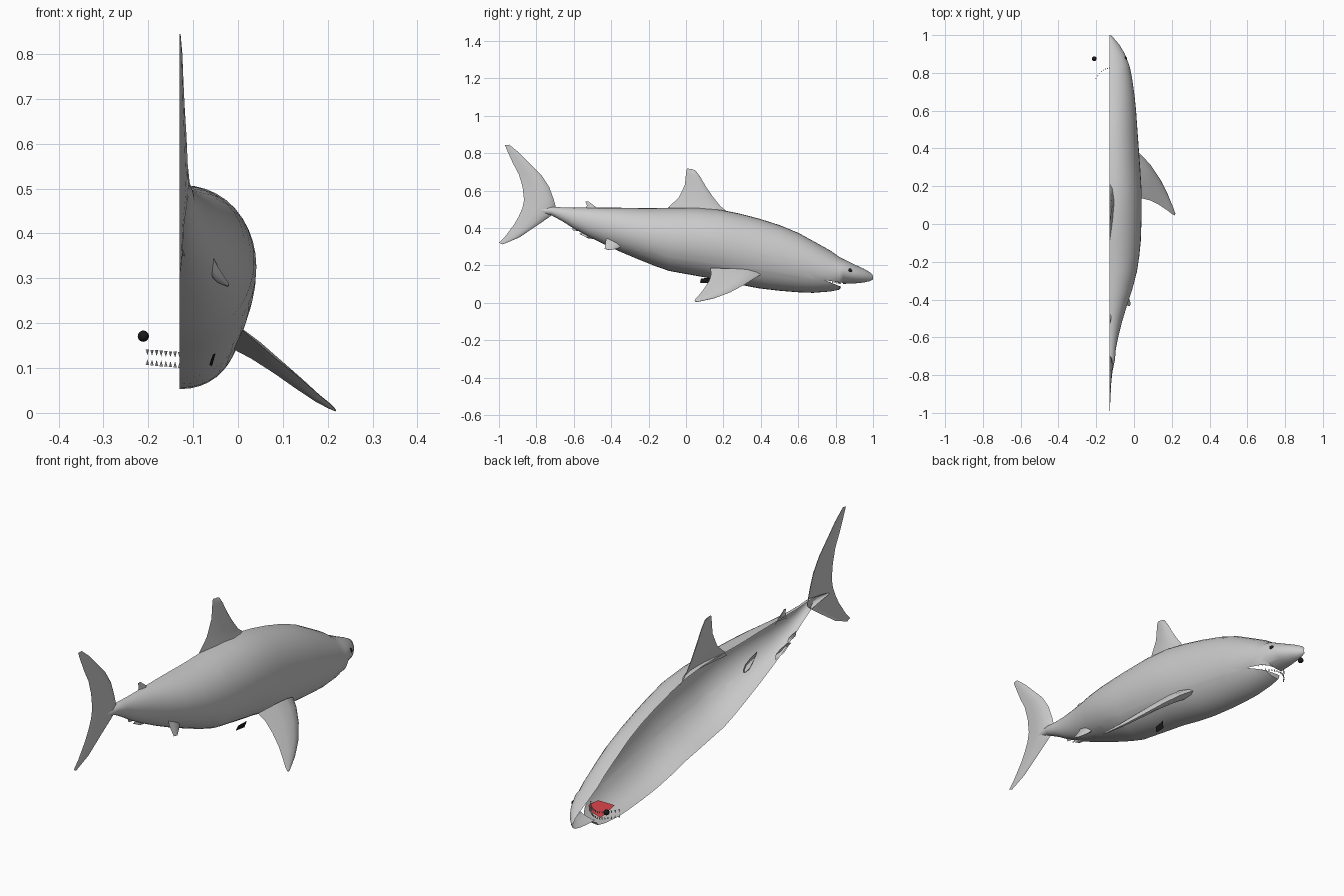
import bpy, bmesh, math
from mathutils import Vector

if "Cube" in bpy.data.objects:
    bpy.data.objects.remove(bpy.data.objects["Cube"])

MID = -0.13  # open symmetry plane of the half body


def material(name, col):
    m = bpy.data.materials.new(name)
    m.diffuse_color = (*col, 1)
    m.use_nodes = True
    m.node_tree.nodes["Principled BSDF"].inputs["Base Color"].default_value = m.diffuse_color
    return m


BLACK = material("black", (0.01, 0.01, 0.01))
RED = material("red", (0.6, 0.05, 0.06))


def finish(bm, name, mat=None, smooth=40):
    me = bpy.data.meshes.new(name)
    bm.to_mesh(me)
    bm.free()
    ob = bpy.data.objects.new(name, me)
    bpy.context.collection.objects.link(ob)
    if mat:
        me.materials.append(mat)
    bpy.context.view_layer.objects.active = ob
    bpy.ops.object.select_all(action='DESELECT')
    ob.select_set(True)
    if smooth:
        bpy.ops.object.shade_smooth_by_angle(angle=math.radians(smooth))
    return ob


def skin(bm, rows, closed=False):
    """Join rows of points with quads."""
    vs = [[bm.verts.new(p) for p in r] for r in rows]
    n = len(vs[0])
    for a, b in zip(vs, vs[1:]):
        for i in range(n if closed else n - 1):
            j = (i + 1) % n
            bm.faces.new((a[i], a[j], b[j], b[i]))
    return vs


# Body: half sections as (y, top, bottom, half width)
sections = [
    (1.0, .145, .125, .006), (.985, .162, .116, .022), (.95, .182, .108, .052),
    (.90, .205, .103, .082), (.84, .235, .101, .105), (.82, .245, .070, .11),
    (.77, .28, .060, .12), (.68, .33, .053, .133), (.60, .374, .056, .141),
    (.50, .415, .064, .148), (.39, .45, .077, .156), (.28, .478, .098, .164),
    (.18, .498, .122, .17), (.06, .508, .143, .171), (-.09, .508, .17, .166),
    (-.17, .506, .198, .158), (-.25, .506, .23, .146), (-.35, .508, .272, .12),
    (-.44, .508, .313, .09), (-.52, .508, .353, .066), (-.60, .508, .397, .046),
    (-.66, .51, .435, .034), (-.72, .513, .468, .029), (-.79, .505, .48, .014), (-.85, .495, .488, .002)]
N = 20
rows = []
for y, top, bot, w in sections:
    c, h = (top + bot) / 2, (top - bot) / 2
    rows.append([(MID + w * max(0, math.sin(math.pi * i / N)) ** .92, y,
                  c + h * math.cos(math.pi * i / N)) for i in range(N + 1)])
bm = bmesh.new()
skin(bm, rows)


# Mouth: wedge cut between two lip lines that meet at the mouth corner
def lip(slope):
    return lambda y: .121 + slope * (y - .74)


upper, lower = lip(-.15), lip(-.40)
for s in (-.15, -.40):
    bmesh.ops.bisect_plane(bm, geom=bm.verts[:] + bm.edges[:] + bm.faces[:],
                           plane_co=(0, .74, .121), plane_no=(0, -s, 1))
gone = []
for f in bm.faces:
    p = f.calc_center_median()
    if .74 < p.y < .838 and lower(p.y) < p.z < upper(p.y):
        gone.append(f)
bmesh.ops.delete(bm, geom=gone, context='FACES')
bmesh.ops.recalc_face_normals(bm, faces=bm.faces[:])
if sum(f.normal.x * f.calc_area() for f in bm.faces) < 0:
    bmesh.ops.reverse_faces(bm, faces=bm.faces[:])
finish(bm, "body")


# Fins: stations of (leading point, trailing point, half thickness)
def fin(name, stations, half=True, up=(1, 0, 0)):
    foil = [(0, 0), (.08, .6), (.28, 1), (.6, .7), (1, 0)]
    up = Vector(up).normalized()
    rows = []
    for a, b, t in stations:
        a, b = Vector(a), Vector(b)
        row = [a.lerp(b, u) + up * t * k for u, k in foil]
        if not half:
            row += [a.lerp(b, u) - up * t * k for u, k in foil[-2:0:-1]]
        rows.append(row)
    bm = bmesh.new()
    vs = skin(bm, rows, not half)
    if not half:
        bm.faces.new(vs[-1])
    bmesh.ops.recalc_face_normals(bm, faces=bm.faces[:])
    if half and sum(f.normal.x for f in bm.faces) < 0:
        bmesh.ops.reverse_faces(bm, faces=bm.faces[:])
    return finish(bm, name, smooth=50)


def flat(*st):
    """Stations in the symmetry plane: lead y, lead z, trail y, trail z, thickness."""
    return [((MID, a, b), (MID, c, d), t) for a, b, c, d, t in st]


fin("tail_fin", flat(
    (-.945, .845, -.968, .842, .002), (-.89, .80, -.95, .80, .006),
    (-.84, .75, -.925, .745, .008), (-.775, .685, -.893, .685, .011),
    (-.732, .62, -.874, .62, .015), (-.708, .555, -.866, .55, .018),
    (-.69, .49, -.875, .505, .02), (-.735, .455, -.895, .46, .015),
    (-.786, .42, -.92, .417, .01), (-.893, .348, -.968, .353, .006),
    (-.98, .312, -1.0, .32, .002)))
fin("dorsal_fin", flat(
    (.23, .48, -.11, .49, .03), (.185, .515, -.09, .515, .022),
    (.145, .565, -.04, .56, .017), (.107, .62, -.006, .63, .013),
    (.075, .675, .0, .69, .009), (.05, .708, .003, .712, .006),
    (.03, .714, .008, .718, .002)))
fin("rear_dorsal_fin", flat(
    (-.46, .495, -.54, .495, .012), (-.50, .525, -.53, .52, .007),
    (-.522, .542, -.537, .54, .002)))
fin("anal_fin", flat(
    (-.46, .335, -.55, .38, .015), (-.525, .345, -.57, .368, .008),
    (-.562, .368, -.572, .372, .002)))
fin("rear_finlet", flat(
    (-.55, .38, -.61, .41, .01), (-.59, .385, -.605, .388, .002)))
fin("pectoral_fin", [
    ((.0, .40, .15), (.01, .13, .185), .022),
    ((.04, .365, .13), (.045, .135, .155), .02),
    ((.09, .31, .095), (.085, .125, .12), .016),
    ((.14, .235, .055), (.135, .10, .08), .012),
    ((.18, .155, .025), (.175, .073, .045), .008),
    ((.208, .085, .01), (.205, .05, .02), .005),
    ((.218, .058, .004), (.216, .046, .009), .002)], False, (.55, 0, .83))
fin("pelvic_fin", [
    ((-.06, -.33, .31), (-.065, -.42, .37), .012),
    ((-.042, -.365, .29), (-.045, -.43, .325), .008),
    ((-.022, -.405, .281), (-.02, -.435, .288), .002)], False, (.8, 0, .6))

# Eyes, one on each side of the symmetry plane
for side, name in ((-1, "left_eye"), (1, "right_eye")):
    bm = bmesh.new()
    bmesh.ops.create_uvsphere(bm, u_segments=16, v_segments=10, radius=.0125)
    bmesh.ops.translate(bm, vec=(MID + side * .081, .875, .171), verts=bm.verts)
    finish(bm, name, BLACK, 180)

# Teeth: two curved rows of small cones
for name, z, tip in (("upper_teeth", .129, -.013), ("lower_teeth", .107, .013)):
    bm = bmesh.new()
    for i in range(-7, 8):
        x = i / 7 * .072
        base = Vector((MID + x, .825 - .055 * (x / .072) ** 2, z + .006 * abs(i) / 7))
        ring = [bm.verts.new(base + Vector((.004 * math.cos(a), .003 * math.sin(a), -tip / 2)))
                for a in [k * math.tau / 4 for k in range(4)]]
        top = bm.verts.new(base + Vector((0, 0, tip / 2)))
        for k in range(4):
            bm.faces.new((ring[k], ring[(k + 1) % 4], top))
        bm.faces.new(ring[::-1])
    bmesh.ops.recalc_face_normals(bm, faces=bm.faces[:])
    finish(bm, name, smooth=0)

# Mouth lining and dark belly patch
bm = bmesh.new()
bm.faces.new([bm.verts.new(p) for p in (
    (MID, .70, .115), (-.045, .70, .115), (-.035, .75, .11), (-.06, .78, .1), (MID, .80, .095))])
finish(bm, "mouth_lining", RED, 0)
bm = bmesh.new()
bm.faces.new([bm.verts.new(p) for p in (
    (-.064, .075, .107), (-.058, .13, .104), (-.05, .135, .133), (-.056, .08, .13))])
finish(bm, "belly_patch", BLACK, 0)
